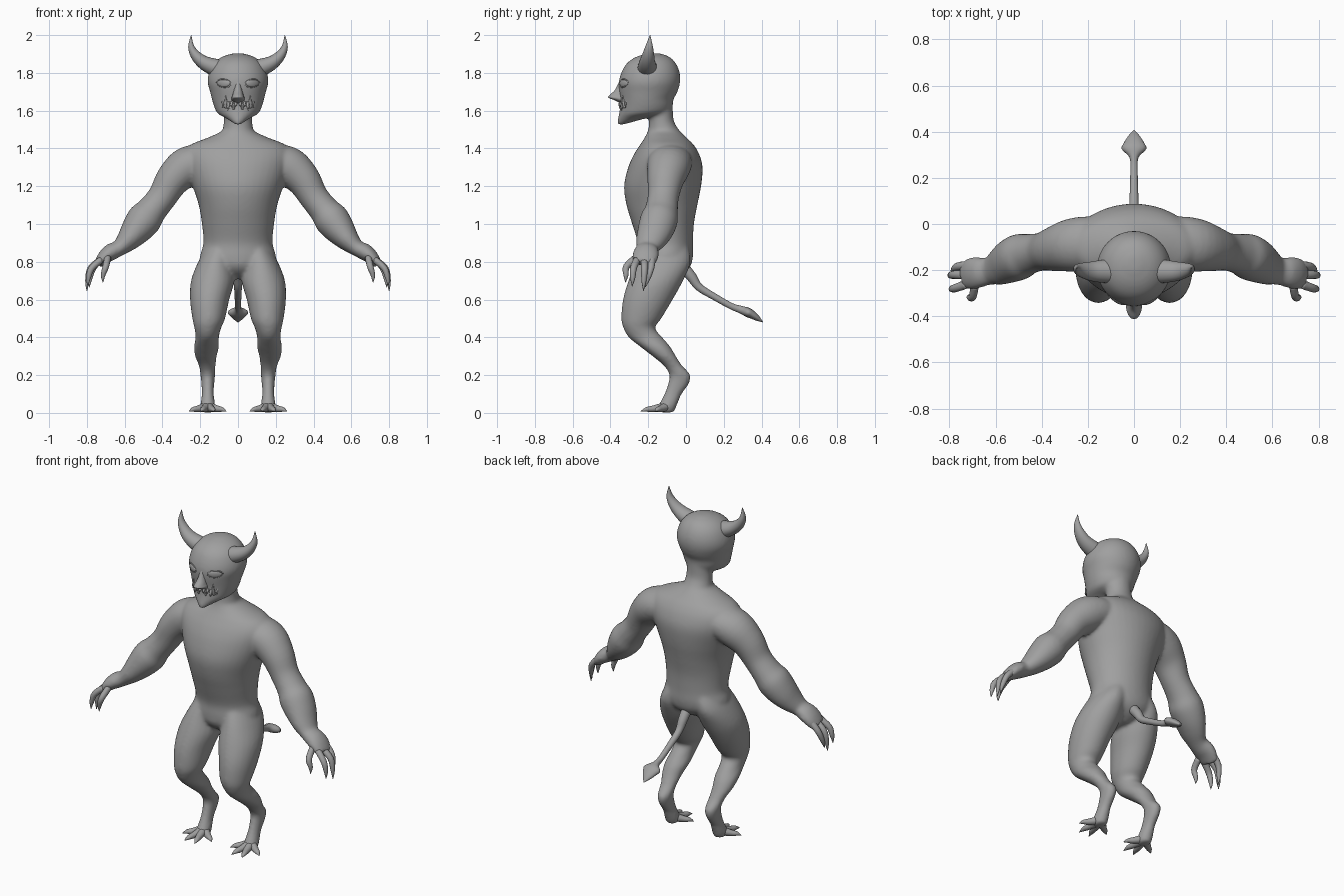
import bpy, bmesh, math
from mathutils import Vector

skin = bpy.data.materials.new("grey_skin")
skin.diffuse_color = (0.35, 0.35, 0.35, 1)


def smooth_rows(rows, steps):
    """Catmull-Rom interpolation of rows of numbers."""
    out = []
    for i in range(len(rows) - 1):
        a, b = rows[max(i - 1, 0)], rows[i]
        c, d = rows[i + 1], rows[min(i + 2, len(rows) - 1)]
        for s in range(steps):
            t = s / steps
            out.append([0.5 * (2 * q + (r - p) * t + (2 * p - 5 * q + 4 * r - w) * t * t
                               + (3 * q - p - 3 * r + w) * t ** 3)
                        for p, q, r, w in zip(a, b, c, d)])
    return out + [list(rows[-1])]


def skin_rings(bm, rings):
    vs = [[bm.verts.new(p) for p in ring] for ring in rings]
    n = len(vs[0])
    for a, b in zip(vs, vs[1:]):
        for i in range(n):
            bm.faces.new((a[i], a[(i + 1) % n], b[(i + 1) % n], b[i]))
    bm.faces.new(vs[0])
    bm.faces.new(vs[-1])


def stack(bm, rows, sides=24, steps=4, mirror=False):
    """Level rings: z, x centre, x radius, y front, y back."""
    for m in ((1, -1) if mirror else (1,)):
        rings = []
        for z, cx, rx, yf, yb in smooth_rows(rows, steps):
            rings.append([(m * (cx + max(rx, .002) * math.cos(a)),
                           (yf + yb) / 2 + (yb - yf) / 2 * math.sin(a), z)
                          for a in (2 * math.pi * i / sides for i in range(sides))])
        skin_rings(bm, rings)


def tube(bm, rows, side=(0, 1, 0), sides=12, steps=4, mirror=False):
    """Rings along a path: x, y, z, radius across, radius along the side axis."""
    for m in ((1, -1) if mirror else (1,)):
        pts = smooth_rows(rows, steps)
        rings = []
        for i, (x, y, z, ra, rb) in enumerate(pts):
            t = (Vector(pts[min(i + 1, len(pts) - 1)][:3]) - Vector(pts[max(i - 1, 0)][:3])).normalized()
            v = Vector(side)
            v = (v - t * v.dot(t)).normalized()
            u = t.cross(v)
            ring = []
            for k in range(sides):
                a = 2 * math.pi * k / sides
                p = Vector((x, y, z)) + u * max(ra, .001) * math.cos(a) + v * max(rb, .001) * math.sin(a)
                ring.append((m * p.x, p.y, p.z))
            rings.append(ring)
        skin_rings(bm, rings)


def finish(bm, name, voxel=0):
    bmesh.ops.recalc_face_normals(bm, faces=bm.faces)
    me = bpy.data.meshes.new(name)
    bm.to_mesh(me)
    bm.free()
    me.materials.append(skin)
    me.polygons.foreach_set("use_smooth", [True] * len(me.polygons))
    ob = bpy.data.objects.new(name, me)
    bpy.context.collection.objects.link(ob)
    if voxel:
        r = ob.modifiers.new("blend", 'REMESH')
        r.mode, r.voxel_size, r.use_smooth_shade = 'VOXEL', voxel, True
        s = ob.modifiers.new("soften", 'SMOOTH')
        s.factor, s.iterations = 0.5, 12
    return ob


# Body: torso, neck, head, arms, palms, legs blended into one skin
bm = bmesh.new()
stack(bm, [(.71, 0, .03, -.17, -.07), (.74, 0, .10, -.22, -.01), (.78, 0, .175, -.25, .025),
           (.83, 0, .2, -.255, .037), (.9, 0, .183, -.255, .037), (1, 0, .191, -.285, .042),
           (1.1, 0, .208, -.315, .06), (1.2, 0, .24, -.328, .08), (1.3, 0, .275, -.306, .088),
           (1.37, 0, .285, -.275, .07), (1.42, 0, .25, -.243, .04), (1.455, 0, .165, -.22, .005),
           (1.49, 0, .09, -.203, -.03), (1.52, 0, .078, -.197, -.052),
           (1.56, 0, .075, -.195, -.067), (1.64, 0, .075, -.2, -.07)], 40)
stack(bm, [(1.525, 0, .012, -.365, -.335), (1.56, 0, .064, -.36, -.21), (1.585, 0, .108, -.354, -.1),
           (1.62, 0, .126, -.349, -.073), (1.66, 0, .138, -.348, -.066), (1.7, 0, .148, -.354, -.045),
           (1.75, 0, .161, -.356, -.031), (1.8, 0, .154, -.343, -.033), (1.85, 0, .129, -.314, -.053),
           (1.885, 0, .085, -.264, -.088), (1.904, 0, .025, -.2, -.14)], 40)
tube(bm, [(.1, -.095, 1.35, .06, .07), (.18, -.085, 1.335, .09, .115), (.27, -.092, 1.302, .106, .116),
          (.345, -.108, 1.235, .092, .098), (.4, -.12, 1.145, .078, .083), (.455, -.13, 1.075, .08, .088),
          (.495, -.142, 1.025, .093, .1), (.54, -.162, .967, .082, .095), (.585, -.187, .913, .061, .08),
          (.63, -.205, .872, .043, .06), (.67, -.21, .853, .045, .067), (.705, -.215, .827, .038, .07),
          (.738, -.225, .79, .026, .058)], sides=24, mirror=True)
stack(bm, [(.89, .09, .07, -.22, .01), (.8, .118, .093, -.265, .025), (.7, .134, .115, -.305, -.015),
           (.6, .15, .104, -.334, -.07), (.5, .155, .087, -.343, -.13), (.45, .16, .071, -.332, -.163),
           (.4, .163, .062, -.304, -.125), (.35, .167, .067, -.242, -.083), (.3, .17, .058, -.177, -.053),
           (.25, .163, .045, -.118, -.02), (.2, .16, .039, -.088, .024), (.15, .16, .034, -.097, .013),
           (.1, .16, .032, -.115, -.022), (.06, .16, .037, -.135, -.04), (.03, .16, .04, -.15, -.052),
           (.002, .16, .032, -.14, -.065)], 24, mirror=True)
finish(bm, "body", 0.009)

# Tail with a spade tip
bm = bmesh.new()
tube(bm, [(0, -.02, .78, .03, .03), (0, .03, .72, .027, .027), (0, .07, .665, .021, .021),
          (0, .15, .615, .018, .018), (0, .24, .565, .017, .016), (0, .29, .547, .02, .02),
          (0, .325, .533, .025, .053), (0, .35, .52, .022, .045), (0, .38, .50, .014, .026),
          (0, .408, .48, .001, .001)], side=(1, 0, 0), sides=16)
finish(bm, "tail")

# Horns
bm = bmesh.new()
tube(bm, [(.09, -.205, 1.82, .05, .052), (.135, -.205, 1.833, .045, .05), (.185, -.205, 1.857, .036, .042),
          (.225, -.2, 1.894, .027, .032), (.248, -.195, 1.94, .016, .02), (.248, -.19, 2.0, .001, .001)],
     sides=20, mirror=True)
finish(bm, "horns")

# Clawed fingers and thumb: root, knuckle, tip
bm = bmesh.new()
for root, mid, tip in (((.72, -.18, .82), (.765, -.185, .77), (.787, -.215, .665)),
                       ((.725, -.22, .81), (.78, -.22, .765), (.8, -.225, .645)),
                       ((.725, -.26, .81), (.775, -.278, .765), (.795, -.285, .67)),
                       ((.69, -.265, .82), (.7, -.315, .775), (.715, -.32, .69))):
    r, k, t = Vector(root), Vector(mid), Vector(tip)
    c = k.lerp(t, .55) + Vector((.006, 0, 0))
    tube(bm, [(*r, .018, .02), (*k, .017, .018), (*c, .012, .013), (*t, .001, .001)], mirror=True)
finish(bm, "fingers")

# Splayed clawed toes
bm = bmesh.new()
for x, y in ((.062, -.165), (.125, -.24), (.195, -.24), (.26, -.165)):
    b, t = Vector((.16, -.1, .035)), Vector((x, y, .008))
    k, c = b.lerp(t, .5), b.lerp(t, .78)
    tube(bm, [(*b, .03, .026), (k.x, k.y, .022, .019, .018), (c.x, c.y, .018, .014, .012),
              (*t, .001, .001)], side=(0, 0, 1), mirror=True)
finish(bm, "toes")

# Pointed nose, widening from the brow to the nostrils
bm = bmesh.new()
stack(bm, [(1.77, 0, .014, -.348, -.3), (1.74, 0, .018, -.36, -.3), (1.705, 0, .024, -.38, -.3),
           (1.68, 0, .03, -.408, -.3), (1.668, 0, .035, -.41, -.3), (1.655, 0, .034, -.378, -.3),
           (1.64, 0, .018, -.35, -.3)], 16)
finish(bm, "nose")


def face_y(x, rx, yf, yb):
    """Front surface of the head at x."""
    return (yf + yb) / 2 - (yb - yf) / 2 * math.sqrt(1 - (x / rx) ** 2)


# Almond eyes with raised lids
bm = bmesh.new()
for s in (1, -1):
    rim = []
    for i in range(25):
        a = 2 * math.pi * i / 24
        x = .075 + .037 * math.cos(a)
        z = 1.745 + .021 * math.sin(a) + .004 * math.cos(a)
        rim.append((s * x, face_y(x, .159, -.354, -.031) + .001, z, .0035, .0035))
    tube(bm, rim, side=(.05, 1, .02), sides=6, steps=1)
    ball = bmesh.ops.create_uvsphere(bm, u_segments=20, v_segments=12, radius=1)["verts"]
    for v in ball:
        x = .075 + .035 * v.co.x
        v.co = (s * x, face_y(x, .159, -.354, -.031) + .008 * v.co.y, 1.745 + .019 * v.co.z)
finish(bm, "eyes")

# Lips, teeth and tusks
bm = bmesh.new()
for dz in (.02, -.018):
    lip = []
    for i in range(17):
        x = -.084 + .0105 * i
        z = 1.625 + dz * (1 - (x / .084) ** 2) + 2.5 * x * x
        lip.append((x, face_y(x, .124, -.347, -.072) + .002, z, .005, .005))
    tube(bm, lip, side=(0, 1, .1), sides=8, steps=1)
for x, z0, z1, r in ((.012, 1.645, 1.62, .009), (.034, 1.645, 1.62, .008),
                     (.023, 1.607, 1.63, .007), (.052, 1.645, 1.602, .009),
                     (.064, 1.615, 1.682, .009), (.08, 1.655, 1.615, .007)):
    y = face_y(x, .124, -.347, -.072) - .002
    tube(bm, [(x, y + .006, z0, r, r), (x, y - .003, (z0 + z1) / 2, r * .8, r * .8),
              (x + .002, y - .004, z1, .001, .001)], sides=8, mirror=True)
finish(bm, "mouth")
